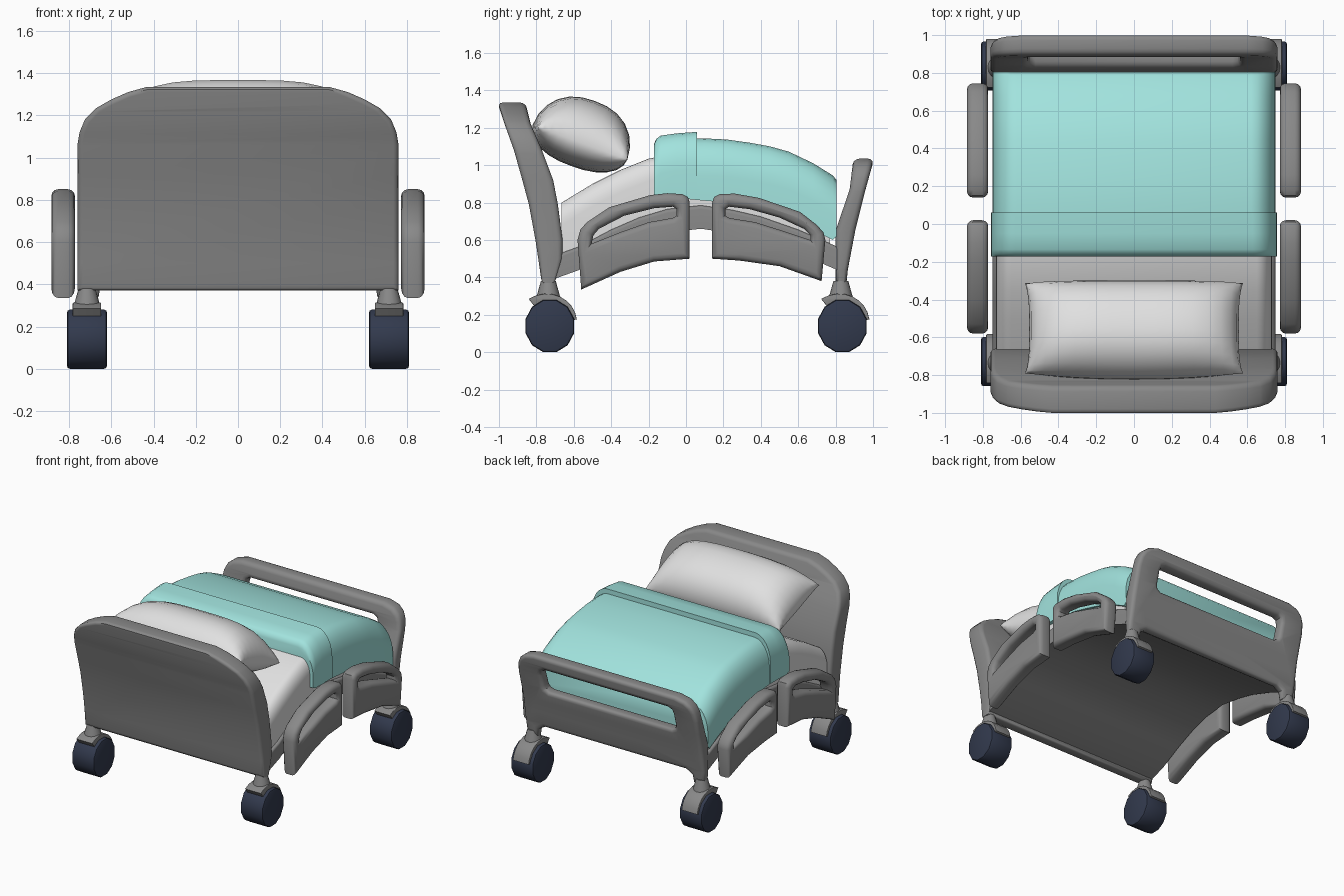
import bpy, bmesh, math
from mathutils import Matrix, Vector

if "Cube" in bpy.data.objects:
    bpy.data.objects.remove(bpy.data.objects["Cube"])


def material(name, rgb):
    m = bpy.data.materials.new(name)
    m.diffuse_color = (*rgb, 1)
    m.use_nodes = True
    m.node_tree.nodes["Principled BSDF"].inputs["Base Color"].default_value = m.diffuse_color
    return m


GRAY = material("frame gray", (0.25, 0.25, 0.25))
WHITE = material("linen white", (0.75, 0.75, 0.75))
TEAL = material("blanket teal", (0.36, 0.77, 0.73))
NAVY = material("wheel navy", (0.032, 0.042, 0.075))


def finish(name, bm, mat, angle=40):
    """Turn a bmesh into a smooth-shaded object."""
    bmesh.ops.remove_doubles(bm, verts=bm.verts, dist=0.0005)
    bmesh.ops.recalc_face_normals(bm, faces=bm.faces)
    me = bpy.data.meshes.new(name)
    bm.to_mesh(me)
    bm.free()
    me.materials.clear()
    me.materials.append(mat)
    for p in me.polygons:
        p.material_index = 0
    ob = bpy.data.objects.new(name, me)
    bpy.context.collection.objects.link(ob)
    bpy.ops.object.select_all(action='DESELECT')
    ob.select_set(True)
    bpy.context.view_layer.objects.active = ob
    bpy.ops.object.shade_smooth_by_angle(angle=math.radians(angle))
    return ob


def plate(name, loops, thick, bevel, warp, cuts=()):
    """Rounded plate from 2D loops (first outline, then holes), cut and warped into place."""
    cu = bpy.data.curves.new(name + "_curve", 'CURVE')
    cu.dimensions = '2D'
    cu.fill_mode = 'BOTH'
    cu.extrude = thick / 2 - bevel
    cu.bevel_depth = bevel
    cu.bevel_resolution = 2
    cu.offset = -bevel
    for pts in loops:
        sp = cu.splines.new('POLY')
        sp.points.add(len(pts) - 1)
        for p, (u, v) in zip(sp.points, pts):
            p.co = (u, v, 0, 1)
        sp.use_cyclic_u = True
    tmp = bpy.data.objects.new(name + "_curve", cu)
    bpy.context.collection.objects.link(tmp)
    dg = bpy.context.evaluated_depsgraph_get()
    me = bpy.data.meshes.new_from_object(tmp.evaluated_get(dg))
    bm = bmesh.new()
    bm.from_mesh(me)
    bpy.data.objects.remove(tmp)
    bmesh.ops.remove_doubles(bm, verts=bm.verts, dist=0.0005)
    for c in cuts:
        bmesh.ops.bisect_plane(bm, geom=bm.verts[:] + bm.edges[:] + bm.faces[:],
                               plane_co=(0, c, 0), plane_no=(0, 1, 0))
    for v in bm.verts:
        v.co = Vector(warp(*v.co))
    return finish(name, bm, GRAY)


def leaning(profile, thick):
    """Warp that makes a board follow side profile rows (z, y_front, y_back)."""
    def warp(u, v, d):
        t = d / thick + 0.5
        z = min(max(v, profile[0][0]), profile[-1][0])
        for a, b in zip(profile, profile[1:]):
            if z <= b[0]:
                k = (z - a[0]) / (b[0] - a[0])
                f, r = (a[i] + (b[i] - a[i]) * k for i in (1, 2))
                return (u, f + (r - f) * t, v)
    return warp


def mirrored(half):
    return half + [(-x, z) for x, z in reversed(half)]


def loft(name, stations, w, rx, rz, mat):
    """Arched slab along y; stations (y, z_bottom, z_top), rounded upper edges."""
    bm = bmesh.new()
    rings = []
    for y, zb, zt in stations:
        half = [(w, zb)] + [(w - rx + rx * math.cos(a), zt - rz + rz * math.sin(a))
                            for a in (math.pi / 2 * i / 6 for i in range(7))]
        rings.append([bm.verts.new((x, y, z)) for x, z in mirrored(half)])
    n = len(rings[0])
    for a, b in zip(rings, rings[1:]):
        for i in range(n):
            j = (i + 1) % n
            bm.faces.new((a[i], a[j], b[j], b[i]))
    bm.faces.new(rings[0])
    bm.faces.new(rings[-1])
    return finish(name, bm, mat)


# Headboard
head = [(.36, -.77, -.705), (.5, -.79, -.66), (.6, -.805, -.66), (.79, -.84, -.685),
        (.92, -.875, -.71), (1.08, -.92, -.77), (1.22, -.97, -.83), (1.34, -1.01, -.86)]
plate("headboard", [mirrored([(.76, .37), (.76, 1.06), (.75, 1.12), (.725, 1.18), (.67, 1.235),
                              (.60, 1.275), (.52, 1.31), (.43, 1.335)])],
      .13, .025, leaning(head, .13), [r[0] for r in head[1:-1]])

# Footboard with grip opening
foot = [(.34, .80, .855), (.44, .80, .865), (.65, .80, .905), (.87, .875, .96), (1.035, .895, 1.006)]
outline = mirrored([(.60, .43), (.65, .40), (.66, .34), (.75, .34), (.76, .45), (.76, .86),
                    (.75, .93), (.725, .98), (.68, 1.015), (.60, 1.035)])
hole = mirrored([(.52, .74), (.55, .755), (.56, .78), (.56, .88), (.55, .91), (.52, .925)])
plate("footboard", [outline, hole], .1, .03, leaning(foot, .1),
      [.44, .55, .65, .76, .87, .95])

# Bed base, mattress, blanket and its turned-back fold
arc = [(-.765, .37), (-.57, .44), (-.4, .53), (-.25, .595), (-.1, .64), (.08, .66),
       (.25, .635), (.4, .60), (.6, .53), (.83, .43)]
loft("bed_base", [(y, z, z + .125) for y, z in arc], .75, .02, .02, GRAY)
loft("mattress", [(-.665, .50, .80), (-.5, .57, .90), (-.35, .64, .975), (-.2, .70, 1.035),
                  (0, .77, 1.07), (.3, .74, 1.04), (.55, .66, .97), (.77, .56, .84)],
     .73, .08, .12, WHITE)
loft("blanket", [(.0, .82, 1.14), (.1, .81, 1.143), (.22, .80, 1.137), (.34, .77, 1.12),
                 (.45, .74, 1.10), (.55, .71, 1.072), (.68, .655, 1.01), (.785, .60, .945),
                 (.805, .62, .92)], .75, .13, .2, TEAL)
loft("blanket_fold", [(-.172, .83, 1.11), (-.16, .825, 1.14), (-.135, .82, 1.158),
                      (-.05, .82, 1.17), (.06, .82, 1.178)], .758, .13, .2, TEAL)

# Pillow: puffed sheet, closed along its rim
bm = bmesh.new()
NU, NV = 16, 12
for h in (.235, -.135):
    grid = []
    for i in range(NU + 1):
        u = math.sin(math.pi / 2 * (2 * i / NU - 1))
        row = []
        for j in range(NV + 1):
            v = math.sin(math.pi / 2 * (2 * j / NV - 1))
            puff = (max(0, 1 - u ** 4) * max(0, 1 - abs(v) ** 2.4)) ** .5
            x = u * (.555 + .022 * v ** 4)
            y = .27 * v * (1 - (.12 * u * u if v < 0 else 0))
            row.append(bm.verts.new((x, y, h * puff)))
        grid.append(row)
    for i in range(NU):
        for j in range(NV):
            bm.faces.new((grid[i][j], grid[i + 1][j], grid[i + 1][j + 1], grid[i][j + 1]))
bm.transform(Matrix.Translation((0, -.567, 1.122)) @ Matrix.Rotation(math.radians(-20), 4, 'X'))
finish("pillow", bm, WHITE, 60)

# Side rails, two on each side
rails = {
    "head_rail": [[(-.56, .335), (-.35, .43), (-.17, .485), (.02, .50), (.02, .80), (.01, .83),
                   (-.02, .845), (-.10, .85), (-.19, .84), (-.41, .775), (-.53, .695),
                   (-.565, .655), (-.58, .60)],
                  [(-.505, .58), (-.495, .625), (-.465, .66), (-.33, .73), (-.17, .77), (-.07, .778),
                   (-.05, .765), (-.05, .73), (-.07, .718), (-.2, .695), (-.355, .64)]],
    "foot_rail": [[(.14, .50), (.285, .49), (.5, .46), (.725, .38), (.745, .60), (.735, .64),
                   (.70, .68), (.61, .75), (.39, .825), (.26, .848), (.18, .845), (.15, .83),
                   (.14, .80)],
                  [(.21, .73), (.21, .765), (.23, .778), (.34, .765), (.5, .72), (.63, .66),
                   (.665, .625), (.665, .60), (.53, .645), (.37, .695), (.23, .718)]],
}
for side, s in (("right", 1), ("left", -1)):
    for name, loops in rails.items():
        plate(f"{side}_{name}", loops, .112, .032, lambda u, v, d: (s * (.828 + d), u, v))

# Casters: wheel, fender and neck
for end, cy in (("head", -.728), ("foot", .836)):
    for side, s in (("right", 1), ("left", -1)):
        x = .715 * s
        bm = bmesh.new()
        bmesh.ops.create_cone(bm, cap_ends=True, segments=12, radius1=.145, radius2=.145, depth=.19)
        rim = [e for e in bm.edges if abs(e.verts[0].co.z - e.verts[1].co.z) < .01]
        bmesh.ops.bevel(bm, geom=rim, offset=.014, segments=2, profile=.5, affect='EDGES')
        bm.transform(Matrix.Translation((x, cy, .14)) @ Matrix.Diagonal((1, .93, 1, 1))
                     @ Matrix.Rotation(math.pi / 2, 4, 'Y') @ Matrix.Rotation(math.pi / 12, 4, 'Z'))
        finish(f"{end}_{side}_wheel", bm, NAVY, 35)

        steps = [i / 8 for i in range(9)]
        strip = [(cy + r * math.cos(a), .14 + r * math.sin(a))
                 for taper, start, seq in ((.035, .184, steps), (.005, .137, steps[::-1]))
                 for t in seq
                 for r, a in [(start - taper * t, math.radians(128 - 114 * t))]]
        plate(f"{end}_{side}_fender", [strip], .135, .004, lambda u, v, d: (x + d, u, v))

        bm = bmesh.new()
        bmesh.ops.create_cone(bm, cap_ends=True, segments=16, radius1=.065, radius2=.04, depth=.09)
        bm.transform(Matrix.Translation((x, cy - .008, .335)))
        finish(f"{end}_{side}_neck", bm, GRAY)

# Stand the wheels exactly on the ground
low = min(v.co.z for o in bpy.data.objects for v in o.data.vertices)
for o in bpy.data.objects:
    o.location.z -= low
